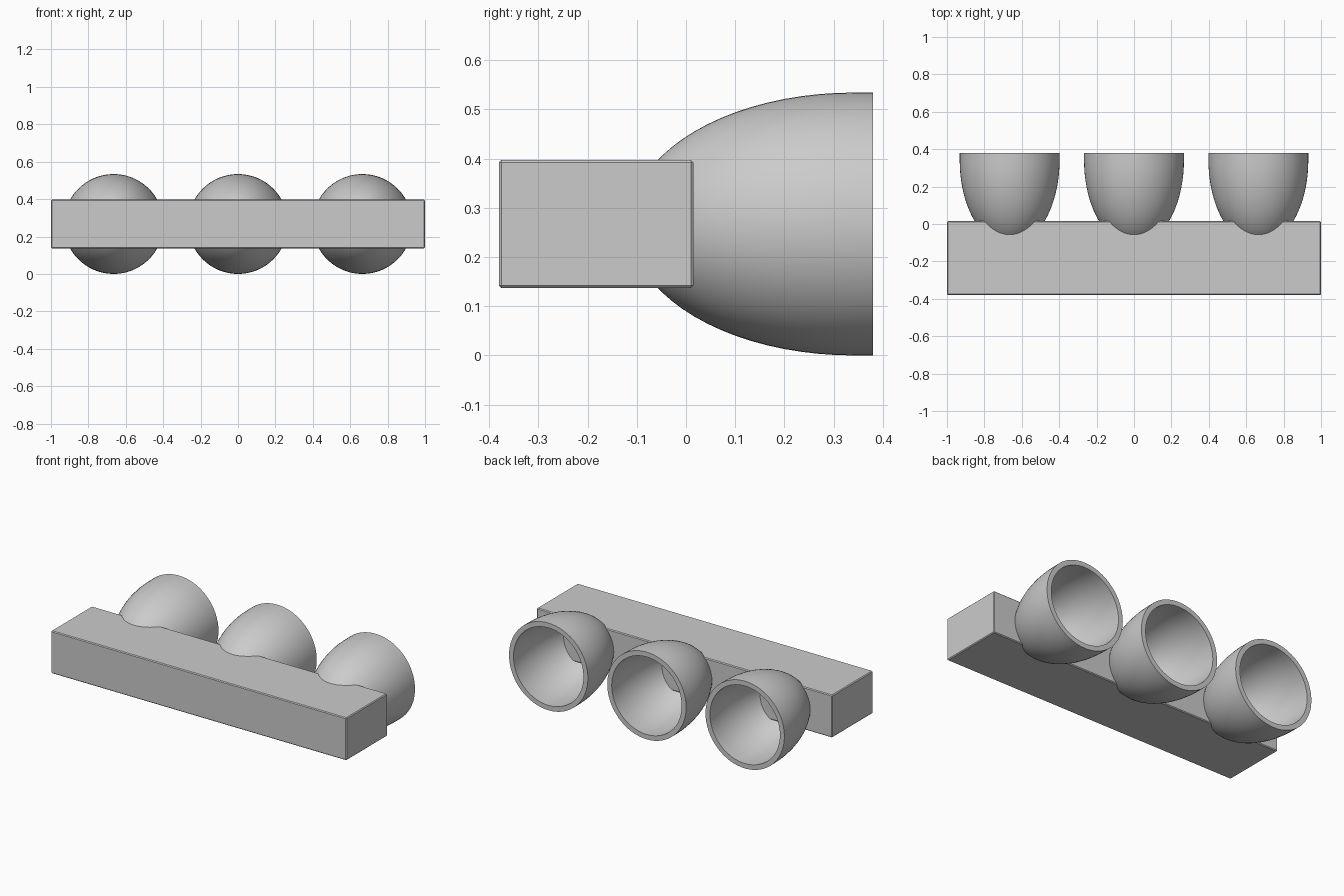
import bpy, bmesh, math
from mathutils import Vector

cube = bpy.data.objects.get("Cube")
if cube:
    bpy.data.objects.remove(cube, do_unlink=True)

grey = bpy.data.materials.new("plain grey")
grey.use_nodes = True
colour = (0.6, 0.6, 0.6, 1)
grey.diffuse_color = colour
grey.node_tree.nodes["Principled BSDF"].inputs["Base Color"].default_value = colour

AXIS_Z = 0.267
RIM_Y = 0.38
WIDEST_Y = 0.34
RADIUS = 0.267
DEPTH = 0.455
WALL = 0.03


def finish(name, bm):
    bmesh.ops.recalc_face_normals(bm, faces=bm.faces)
    mesh = bpy.data.meshes.new(name)
    bm.to_mesh(mesh)
    bm.free()
    mesh.materials.append(grey)
    obj = bpy.data.objects.new(name, mesh)
    bpy.context.collection.objects.link(obj)
    return obj


def shell_profile(radius, depth, steps=20):
    """Half ellipse from the hidden tip to the widest ring, then a straight lip."""
    points = []
    for i in range(steps + 1):
        a = math.pi / 2 * i / steps
        points.append(Vector((radius * math.sin(a), WIDEST_Y - depth * math.cos(a), 0)))
    points.append(Vector((radius, RIM_Y, 0)))
    return points


def make_cup(name, x):
    outer = shell_profile(RADIUS, DEPTH)
    inner = shell_profile(RADIUS - WALL, DEPTH - WALL)
    bm = bmesh.new()
    verts = [bm.verts.new(p) for p in outer + inner[::-1]]
    edges = [bm.edges.new(pair) for pair in zip(verts, verts[1:])]
    bmesh.ops.spin(bm, geom=verts + edges, cent=(0, 0, 0), axis=(0, 1, 0),
                   angle=math.tau, steps=64, use_duplicate=False)
    bmesh.ops.remove_doubles(bm, verts=bm.verts, dist=0.0005)
    cup = finish(name, bm)
    cup.location = (x, 0, AXIS_Z)
    bpy.ops.object.select_all(action="DESELECT")
    cup.select_set(True)
    bpy.context.view_layer.objects.active = cup
    bpy.ops.object.shade_smooth_by_angle(angle=math.radians(30))


# Mounting bar with finely chamfered edges
bm = bmesh.new()
bmesh.ops.create_cube(bm, size=1)
bmesh.ops.scale(bm, verts=bm.verts, vec=(2, 0.395, 0.26))
bar = finish("mounting_bar", bm)
bar.location = (0, -0.1825, AXIS_Z)
chamfer = bar.modifiers.new("chamfer", "BEVEL")
chamfer.width = 0.005
chamfer.segments = 1

# Row of open cups, with their tips sunk into the bar
for side, x in (("right", -0.665), ("middle", 0), ("left", 0.665)):
    make_cup(side + "_cup", x)
